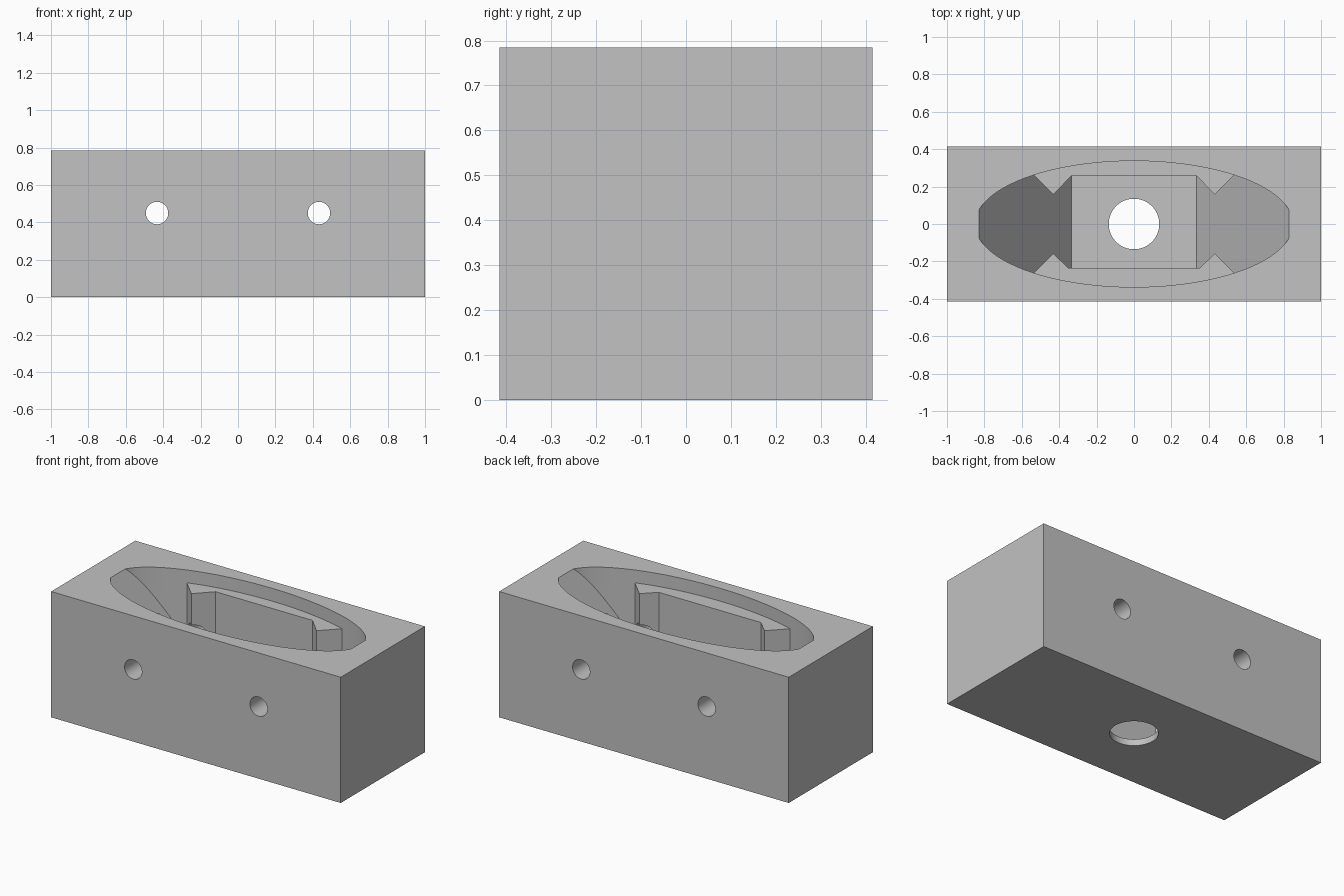
import bpy, bmesh, math

default = bpy.data.objects.get("Cube")
if default:
    bpy.data.objects.remove(default, do_unlink=True)

grey = bpy.data.materials.new("light grey")
grey.use_nodes = True
colour = (0.54, 0.54, 0.54, 1)
grey.diffuse_color = colour
grey.node_tree.nodes["Principled BSDF"].inputs["Base Color"].default_value = colour


def prism(name, outline, low, high, along_y=False):
    """Extrude a flat outline upwards, or an x-z outline along y."""
    def place(u, v, w):
        return (u, w, v) if along_y else (u, v, w)
    bm = bmesh.new()
    bottom, top = [[bm.verts.new(place(u, v, w)) for u, v in outline]
                   for w in (low, high)]
    bm.faces.new(bottom)
    bm.faces.new(top)
    n = len(outline)
    for i in range(n):
        j = (i + 1) % n
        bm.faces.new((bottom[i], bottom[j], top[j], top[i]))
    bmesh.ops.recalc_face_normals(bm, faces=bm.faces)
    mesh = bpy.data.meshes.new(name)
    bm.to_mesh(mesh)
    bm.free()
    mesh.materials.append(grey)
    obj = bpy.data.objects.new(name, mesh)
    bpy.context.collection.objects.link(obj)
    return obj


def ellipse(cx, cy, a, b, count):
    return [(cx + a * math.cos(2 * math.pi * i / count),
             cy + b * math.sin(2 * math.pi * i / count)) for i in range(count)]


def combine(target, tool, operation):
    """Apply a boolean and discard the tool."""
    mod = target.modifiers.new(operation, "BOOLEAN")
    mod.operation = operation
    mod.solver = "EXACT"
    mod.object = tool
    bpy.context.view_layer.objects.active = target
    bpy.ops.object.modifier_apply(modifier=mod.name)
    bpy.data.objects.remove(tool, do_unlink=True)


HALF_Y, HEIGHT, FLOOR, LEDGE = 0.415, 0.785, 0.04, 0.705
RIM_X, FLOOR_X = 0.83, 0.335

# Solid outer block
block = prism("block", [(-1, -HALF_Y), (1, -HALF_Y), (1, HALF_Y), (-1, HALF_Y)], 0, HEIGHT)

# Elliptical pocket with sloping ends
pocket = prism("pocket", ellipse(0, 0, 0.85, 0.337, 128), -0.1, 0.9)
over_x = RIM_X + (1 - HEIGHT) * (RIM_X - FLOOR_X) / (HEIGHT - FLOOR)
slopes = prism("slopes", [(-FLOOR_X, FLOOR), (FLOOR_X, FLOOR), (over_x, 1), (-over_x, 1)],
               -0.6, 0.6, along_y=True)
combine(pocket, slopes, "INTERSECT")
combine(block, pocket, "DIFFERENCE")

# Ledges along both long walls, each with two pointed posts
for side, inner_x, inner_y in ((1, 0.335, 0.257), (-1, 0.352, 0.235)):
    half = [(inner_x, inner_y), (0.432, 0.157), (0.665, 0.39)]
    outline = [(-x, side * y) for x, y in reversed(half)] + [(x, side * y) for x, y in half]
    combine(block, prism("ledge", outline, 0.02, LEDGE), "UNION")

# Cross holes through the posts and the drain hole in the floor
for x in (-0.433, 0.433):
    hole = prism("cross_hole", ellipse(x, 0.45, 0.06, 0.06, 48), -0.6, 0.6, along_y=True)
    combine(block, hole, "DIFFERENCE")
combine(block, prism("floor_hole", ellipse(0, 0, 0.135, 0.135, 64), -0.1, 0.2), "DIFFERENCE")

bpy.ops.object.select_all(action="DESELECT")
block.select_set(True)
bpy.context.view_layer.objects.active = block
bpy.ops.object.shade_smooth_by_angle(angle=math.radians(25))
